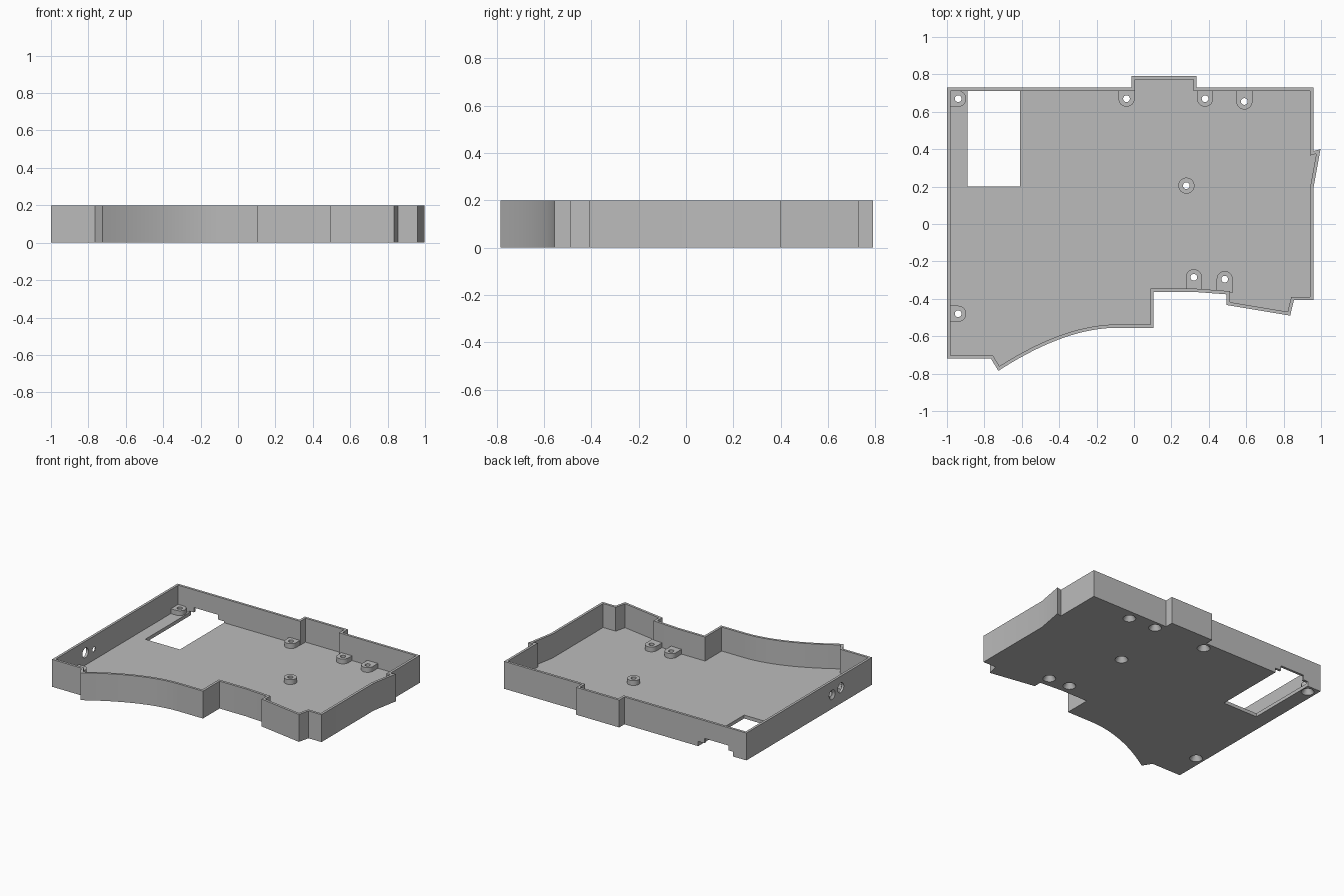
import bpy
import bmesh
from math import cos, sin, pi, atan2, radians
from mathutils import Vector, Matrix

if "Cube" in bpy.data.objects:
    bpy.data.objects.remove(bpy.data.objects["Cube"], do_unlink=True)

HEIGHT, FLOOR, WALL, BOSS_TOP = 0.2, 0.025, 0.018, 0.06

grey = bpy.data.materials.new("plain grey")
grey.use_nodes = True
COLOUR = (0.5, 0.5, 0.5, 1)
grey.diffuse_color = COLOUR
grey.node_tree.nodes["Principled BSDF"].inputs["Base Color"].default_value = COLOUR


def make_object(name, bm):
    bmesh.ops.recalc_face_normals(bm, faces=bm.faces)
    mesh = bpy.data.meshes.new(name)
    bm.to_mesh(mesh)
    bm.free()
    mesh.materials.append(grey)
    obj = bpy.data.objects.new(name, mesh)
    bpy.context.collection.objects.link(obj)
    return obj


def ring(bm, points, z):
    return [bm.verts.new((p[0], p[1], z)) for p in points]


def bridge(bm, a, b):
    n = len(a)
    for i in range(n):
        j = (i + 1) % n
        bm.faces.new((a[i], a[j], b[j], b[i]))


def stack(bm, levels):
    """Closed solid skinned through (points, z) levels."""
    rings = [ring(bm, pts, z) for pts, z in levels]
    for a, b in zip(rings, rings[1:]):
        bridge(bm, a, b)
    bm.faces.new(rings[0])
    bm.faces.new(rings[-1])
    return [v for r in rings for v in r]


def circle(x, y, r, n=32):
    return [(x + r * cos(2 * pi * i / n), y + r * sin(2 * pi * i / n)) for i in range(n)]


def inset(points, d):
    """Mitred inward offset of a counter-clockwise outline."""
    out = []
    for i, p in enumerate(points):
        p = Vector(p)
        u = (p - Vector(points[i - 1])).normalized()
        v = (Vector(points[(i + 1) % len(points)]) - p).normalized()
        n1, n2 = Vector((-u.y, u.x)), Vector((-v.y, v.x))
        out.append(p + (n1 + n2) * d / (1 + n1.dot(n2)))
    return out


def box_cutter(x0, x1, y0, y1, z0, z1):
    bm = bmesh.new()
    pts = [(x0, y0), (x1, y0), (x1, y1), (x0, y1)]
    stack(bm, [(pts, z0), (pts, z1)])
    return make_object("cutter", bm)


def cut(targets, cutter):
    cutter.hide_render = True
    for obj in targets:
        mod = obj.modifiers.new("cut", "BOOLEAN")
        mod.operation, mod.solver, mod.object = "DIFFERENCE", "EXACT", cutter
        bpy.context.view_layer.objects.active = obj
        bpy.ops.object.modifier_apply(modifier=mod.name)
    bpy.data.objects.remove(cutter, do_unlink=True)


# Outline, with the swept front curve as a quadratic arc
start, ctrl, end = Vector((-0.725, -0.785)), Vector((-0.37, -0.555)), Vector((-0.09, -0.555))
arc = [start * (1 - t) ** 2 + ctrl * 2 * t * (1 - t) + end * t * t
       for t in (i / 20 for i in range(21))]
outline = [(-1, -0.72), (-0.765, -0.72)] + [tuple(p) for p in arc] + [
    (0.105, -0.555), (0.105, -0.363), (0.32, -0.363), (0.495, -0.376),
    (0.495, -0.433), (0.835, -0.49), (0.855, -0.407), (0.96, -0.407),
    (0.96, 0.195), (0.997, 0.4), (0.96, 0.39), (0.96, 0.73),
    (0.335, 0.73), (0.335, 0.79), (-0.013, 0.79), (-0.013, 0.73), (-1, 0.73)]
inner = inset(outline, WALL)

# Tray: floor and walls in one shell
bm = bmesh.new()
stack(bm, [(outline, 0), (outline, HEIGHT), (inner, HEIGHT), (inner, FLOOR)])
tray = make_object("tray", bm)

# Screw bosses: position, direction of the tab, tab length
LEFT, UP, DOWN = (-1, 0), (0, 1), (0, -1)
bosses = [(-0.94, 0.67, LEFT, 0.045), (-0.94, -0.48, LEFT, 0.045),
          (-0.04, 0.67, UP, 0.045), (0.38, 0.67, UP, 0.045),
          (0.59, 0.655, UP, 0.06), (0.32, -0.285, DOWN, 0.065),
          (0.485, -0.295, DOWN, 0.07), (0.28, 0.205, None, 0)]
R = 0.043
boss_bm, screw_bm = bmesh.new(), bmesh.new()
for x, y, tab, length in bosses:
    if tab is None:
        pts = circle(x, y, R)
    else:
        a = atan2(tab[1], tab[0])
        pts = [(x + R * cos(a + pi / 2 + pi * i / 16), y + R * sin(a + pi / 2 + pi * i / 16))
               for i in range(17)]
        dx, dy = tab[0] * length, tab[1] * length
        pts += [(pts[-1][0] + dx, pts[-1][1] + dy), (pts[0][0] + dx, pts[0][1] + dy)]
    stack(boss_bm, [(pts, FLOOR), (pts, BOSS_TOP)])
    # Countersunk from below
    stack(screw_bm, [(circle(x, y, 0.045), -0.003), (circle(x, y, 0.018), 0.04),
                     (circle(x, y, 0.018), 0.1)])
boss_obj = make_object("screw_bosses", boss_bm)
cut([tray, boss_obj], make_object("cutter", screw_bm))

# Floor window and the stepped notch through the back wall
cut([tray], box_cutter(-0.89, -0.61, 0.2, 0.712, -0.1, 0.1))
cut([tray], box_cutter(-0.89, -0.61, 0.69, 0.8, -0.1, 0.035))
cut([tray], box_cutter(-0.855, -0.66, 0.69, 0.8, -0.1, 0.07))

# Two round ports in the left-hand end wall, one countersunk outside
bm = bmesh.new()
for y, z, r_in in ((-0.36, 0.115, 0.035), (-0.26, 0.102, 0.018)):
    verts = stack(bm, [(circle(0, 0, 0.035), -0.05), (circle(0, 0, 0.035), 0.0),
                       (circle(0, 0, r_in), 0.012), (circle(0, 0, r_in), 0.05)])
    bmesh.ops.transform(bm, verts=verts, matrix=Matrix.Translation((-1, y, z))
                        @ Matrix.Rotation(pi / 2, 4, "Y"))
cut([tray], make_object("cutter", bm))

# Smooth curves, sharp corners
for obj in (tray, boss_obj):
    bpy.ops.object.select_all(action="DESELECT")
    obj.select_set(True)
    bpy.context.view_layer.objects.active = obj
    bpy.ops.object.shade_smooth_by_angle(angle=radians(25))
